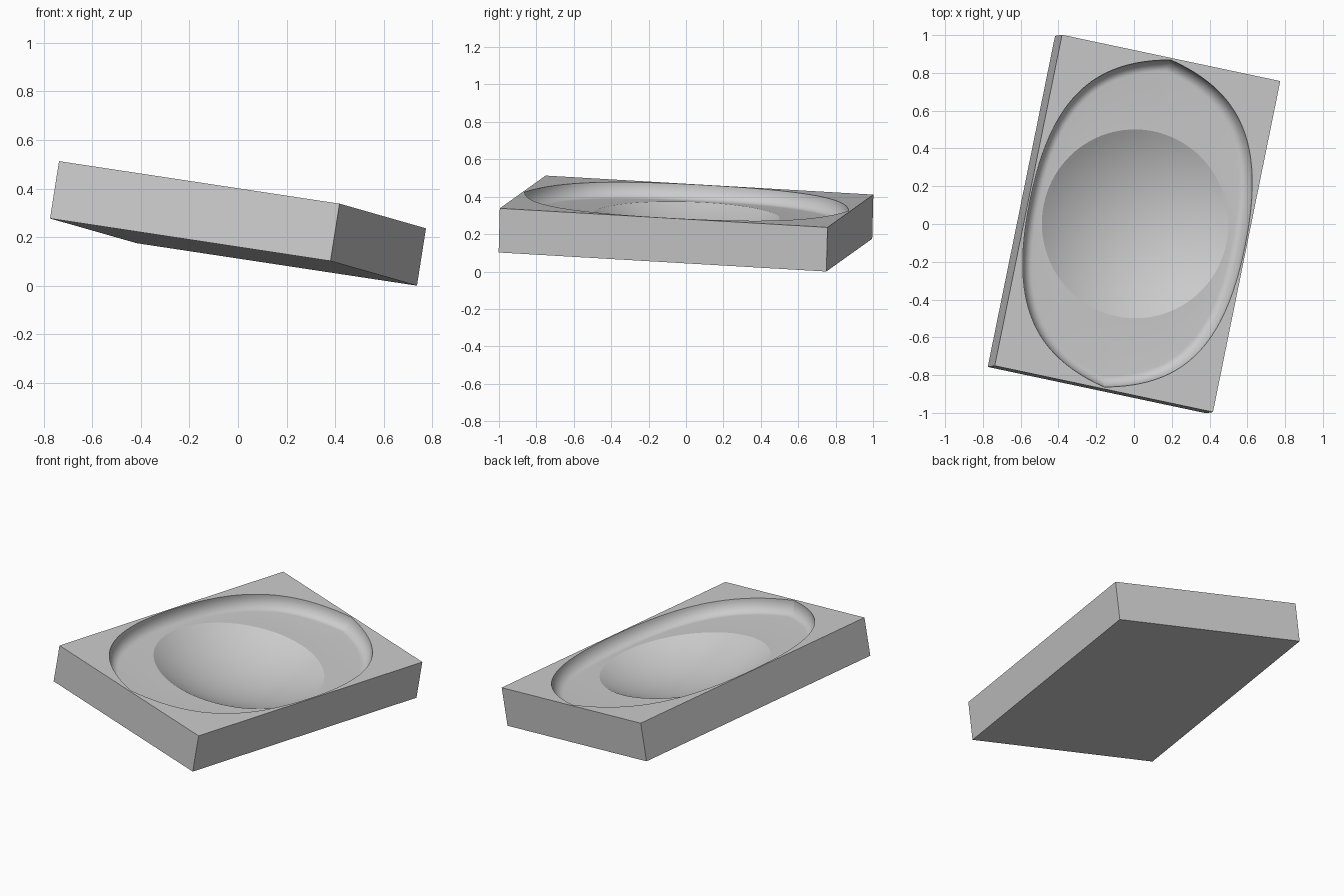
import bpy, bmesh, math
from mathutils import Vector, Matrix
from mathutils.geometry import interpolate_bezier

if "Cube" in bpy.data.objects:
    bpy.data.objects.remove(bpy.data.objects["Cube"])

W, L, T = 0.597, 0.8955, 0.239        # half width, half length, thickness
DEPTH, FILLET = 0.08, 0.06            # recess depth and wall rounding
BOWL_R, BOWL_D = 0.5, 0.13            # bowl radius and depth
TIP, SIDE = 0.885, 0.588              # recess half length and half width

bm = bmesh.new()


def add_loop(points):
    return [bm.verts.new(p) for p in points]


def bridge(a, b):
    n = len(a)
    for i in range(n):
        j = (i + 1) % n
        bm.faces.new((a[i], a[j], b[j], b[i]))


def loop_edges(loop):
    out = []
    for i, v in enumerate(loop):
        w = loop[(i + 1) % len(loop)]
        out.append(bm.edges.get((v, w)) or bm.edges.new((v, w)))
    return out


def fill_ring(outer, inner):
    bmesh.ops.triangle_fill(bm, use_beauty=True, edges=loop_edges(outer) + loop_edges(inner),
                            normal=(0, 0, 1))


# Recess outline: one curved quarter mirrored, pointed at both ends
q = [(p.x, p.y) for p in interpolate_bezier(Vector((0, TIP, 0)), Vector((0.40, 0.80, 0)),
                                            Vector((0.59, 0.56, 0)), Vector((SIDE, 0, 0)), 25)]
right = q + [(x, -y) for x, y in reversed(q[:-1])]
outline = right + [(-x, y) for x, y in reversed(right[1:-1])]

# Outer block
rect = [(-W, -L), (W, -L), (W, L), (-W, L)]
top = add_loop((x, y, 0) for x, y in rect)
bottom = add_loop((x, y, -T) for x, y in rect)
bridge(top, bottom)
bm.faces.new(bottom)

# Rounded recess wall
walls = []
for i in range(11):
    a = math.pi / 2 * i / 10
    w, z = FILLET * (1 - math.cos(a)), -DEPTH * math.sin(a)
    walls.append(add_loop((x * (1 - w / SIDE), y * (1 - w / TIP), z) for x, y in outline))
for a, b in zip(walls, walls[1:]):
    bridge(a, b)

# Shallow spherical bowl
R = (BOWL_R ** 2 + BOWL_D ** 2) / (2 * BOWL_D)
amax = math.asin(BOWL_R / R)
SEG, RINGS = 96, 16
rings = []
for k in range(RINGS):
    a = amax * (1 - k / RINGS)
    r, z = R * math.sin(a), -DEPTH - BOWL_D + R * (1 - math.cos(a))
    rings.append(add_loop((r * math.cos(2 * math.pi * i / SEG),
                           r * math.sin(2 * math.pi * i / SEG), z) for i in range(SEG)))
for a, b in zip(rings, rings[1:]):
    bridge(a, b)
pole = bm.verts.new((0, 0, -DEPTH - BOWL_D))
for i in range(SEG):
    bm.faces.new((rings[-1][i], rings[-1][(i + 1) % SEG], pole))

# Flat rim and recess floor
fill_ring(top, walls[0])
fill_ring(walls[-1], rings[0])
bmesh.ops.recalc_face_normals(bm, faces=bm.faces[:])

# Tilt the whole tray
u = Vector((1.155, -0.245, -0.175)).normalized()
n = u.cross(Vector((0.345, 1.755, -0.1))).normalized()
v = n.cross(u)
rot = Matrix((u, v, n)).transposed().to_4x4()
bm.transform(rot)
lo = min(p.co.z for p in bm.verts)
cx, cy = [(max(p.co[i] for p in bm.verts) + min(p.co[i] for p in bm.verts)) / 2 for i in (0, 1)]
bm.transform(Matrix.Translation((-cx, -cy, -lo)))

mesh = bpy.data.meshes.new("tray")
bm.to_mesh(mesh)
bm.free()
tray = bpy.data.objects.new("tray", mesh)
bpy.context.collection.objects.link(tray)
bpy.context.view_layer.objects.active = tray
tray.select_set(True)
bpy.ops.object.shade_smooth_by_angle(angle=math.radians(20))
